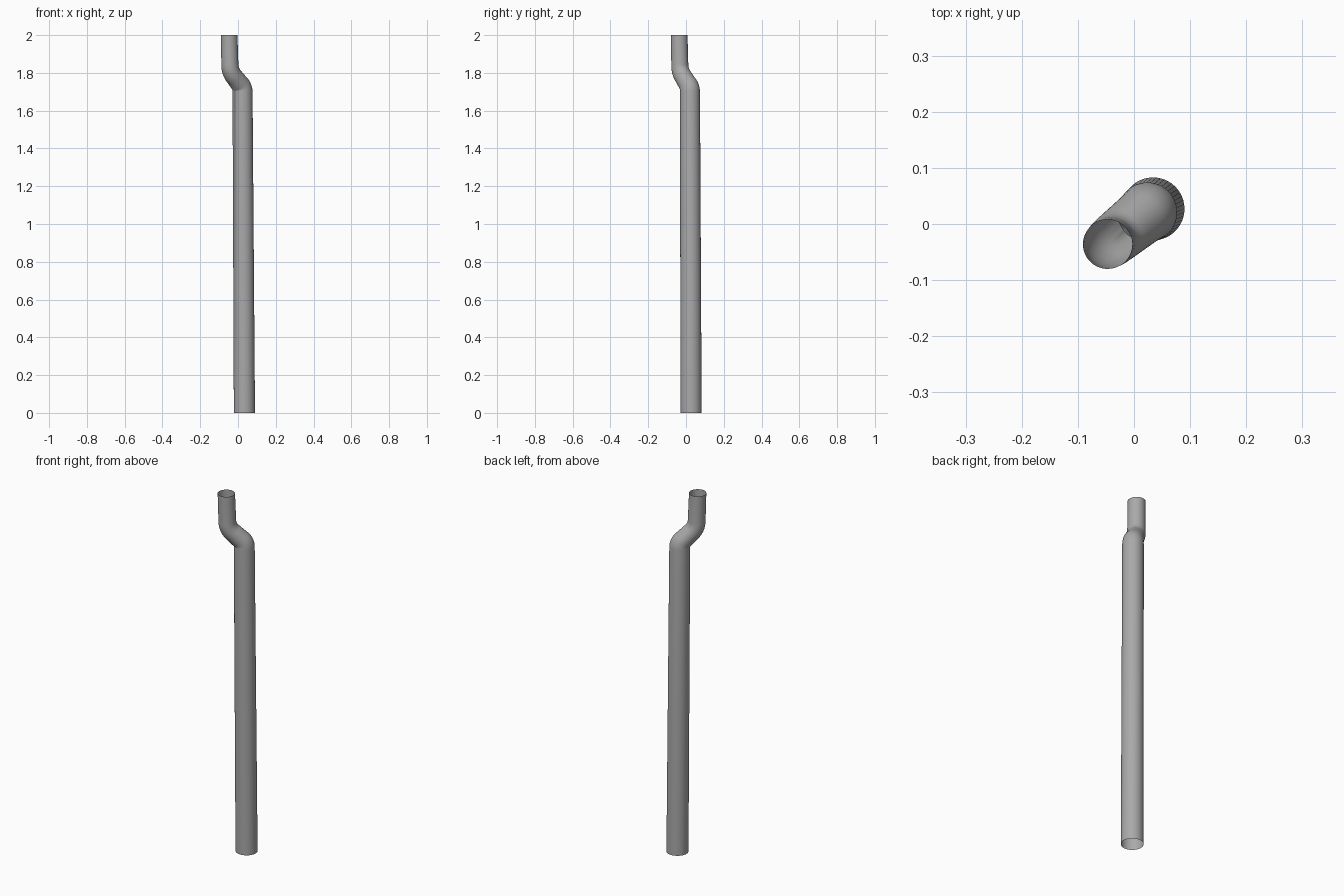
import bpy, bmesh, math
from mathutils import Vector

cube = bpy.data.objects.get("Cube")
if cube:
    bpy.data.objects.remove(cube, do_unlink=True)

SIDES = 48
BEND = math.radians(50)
AHEAD = Vector((-0.78, -0.626, 0)).normalized()   # direction of the offset
ACROSS = Vector((-AHEAD.y, AHEAD.x, 0))
KNEE = Vector((0.024, 0.021, 1.705))              # top of the straight shaft

grey = bpy.data.materials.new("pipe_grey")
grey.use_nodes = True
colour = (0.4, 0.4, 0.4, 1)
grey.diffuse_color = colour
grey.node_tree.nodes["Principled BSDF"].inputs["Base Color"].default_value = colour

# Cross-sections as (centre, tilt, radius)
sections = [(Vector((0.034, 0.027, 0)), 0, 0.056), (KNEE, 0, 0.053)]


def add_section(s, z, tilt, radius):
    sections.append((Vector((KNEE.x, KNEE.y, z)) + AHEAD * s, tilt, radius))


# Lower elbow, pivoting on its sharp inner corner
for i in range(1, 7):
    t = BEND * i / 6
    r = 0.053 - 0.003 * i / 6
    add_section(0.053 - r * math.cos(t), KNEE.z + r * math.sin(t), t, r)

# Upper elbow, with a wider sweep back to upright
SWEEP = 0.09
for i in range(9):
    t = BEND * (1 - i / 8)
    add_section(0.086 - SWEEP * (1 - math.cos(t)), 1.846 - SWEEP * math.sin(t),
                t, 0.048 - 0.003 * i / 8)

# Upper open end
sections.append((Vector((-0.047, -0.036, 2)), 0, 0.044))

# Skin the sections into an open tube
bm = bmesh.new()
rings = []
for centre, tilt, radius in sections:
    axis = AHEAD * math.cos(tilt) - Vector((0, 0, math.sin(tilt)))
    ring = []
    for k in range(SIDES):
        a = math.tau * k / SIDES
        ring.append(bm.verts.new(centre + radius * (axis * math.cos(a) + ACROSS * math.sin(a))))
    rings.append(ring)
for low, high in zip(rings, rings[1:]):
    for k in range(SIDES):
        n = (k + 1) % SIDES
        bm.faces.new((low[k], low[n], high[n], high[k]))
bmesh.ops.remove_doubles(bm, verts=bm.verts, dist=0.0003)
bmesh.ops.recalc_face_normals(bm, faces=bm.faces)

mesh = bpy.data.meshes.new("bent_pipe")
bm.to_mesh(mesh)
bm.free()
mesh.materials.append(grey)
pipe = bpy.data.objects.new("bent_pipe", mesh)
bpy.context.collection.objects.link(pipe)
bpy.context.view_layer.objects.active = pipe
pipe.select_set(True)
bpy.ops.object.shade_smooth_by_angle(angle=math.radians(35))
